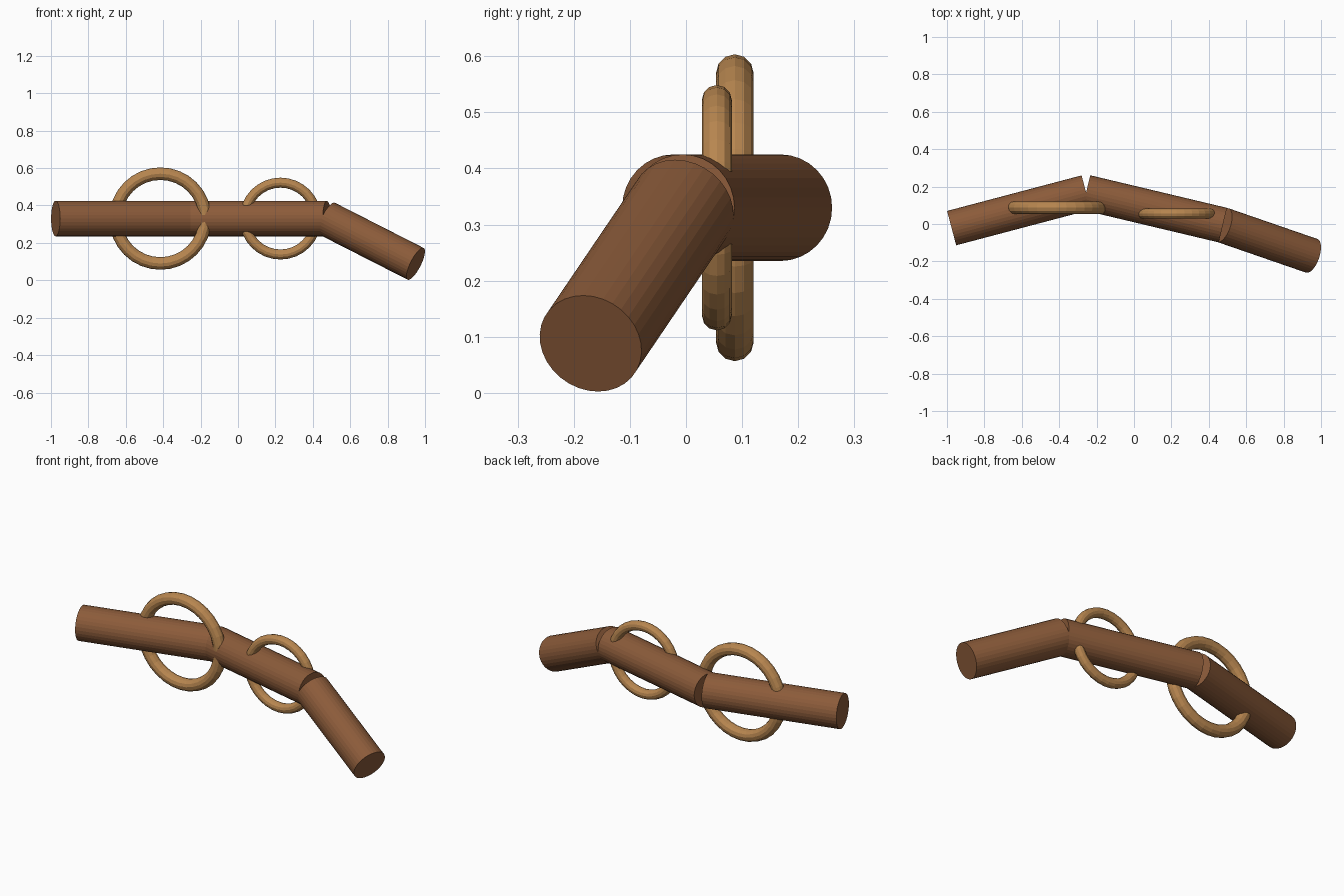
import bpy
from mathutils import Vector
from math import pi

cube = bpy.data.objects.get("Cube")
if cube:
    bpy.data.objects.remove(cube, do_unlink=True)


def material(name, color):
    mat = bpy.data.materials.new(name)
    mat.use_nodes = True
    mat.diffuse_color = color
    mat.node_tree.nodes["Principled BSDF"].inputs["Base Color"].default_value = color
    return mat


brown = material("bark brown", (0.26, 0.105, 0.042, 1))
tan = material("light tan", (0.48, 0.24, 0.08, 1))


def finish(name, mat):
    obj = bpy.context.object
    obj.name = name
    obj.data.materials.append(mat)


def rod(name, start, end, radius=0.095):
    """Capped cylinder running between two points."""
    a, b = Vector(start), Vector(end)
    axis = b - a
    bpy.ops.mesh.primitive_cylinder_add(
        vertices=32, radius=radius, depth=axis.length, location=(a + b) / 2,
        rotation=axis.to_track_quat('Z', 'Y').to_euler())
    finish(name, brown)


def ring(name, center, major, minor):
    """Upright ring facing the front."""
    bpy.ops.mesh.primitive_torus_add(
        major_segments=32, minor_segments=12, major_radius=major,
        minor_radius=minor, location=center, rotation=(pi / 2, 0, 0))
    finish(name, tan)


# Bent branch: three straight rods meeting at open joints
joints = [(-0.975, -0.022, 0.33), (-0.256, 0.168, 0.33),
          (0.475, -0.006, 0.33), (0.95, -0.17, 0.088)]
names = ["right_rod", "middle_rod", "left_rod"]
for name, start, end in zip(names, joints, joints[1:]):
    rod(name, start, end)

# Rings threaded through the rods
ring("large_ring", (-0.415, 0.087, 0.33), 0.24, 0.0335)
ring("small_ring", (0.227, 0.055, 0.33), 0.192, 0.0267)
